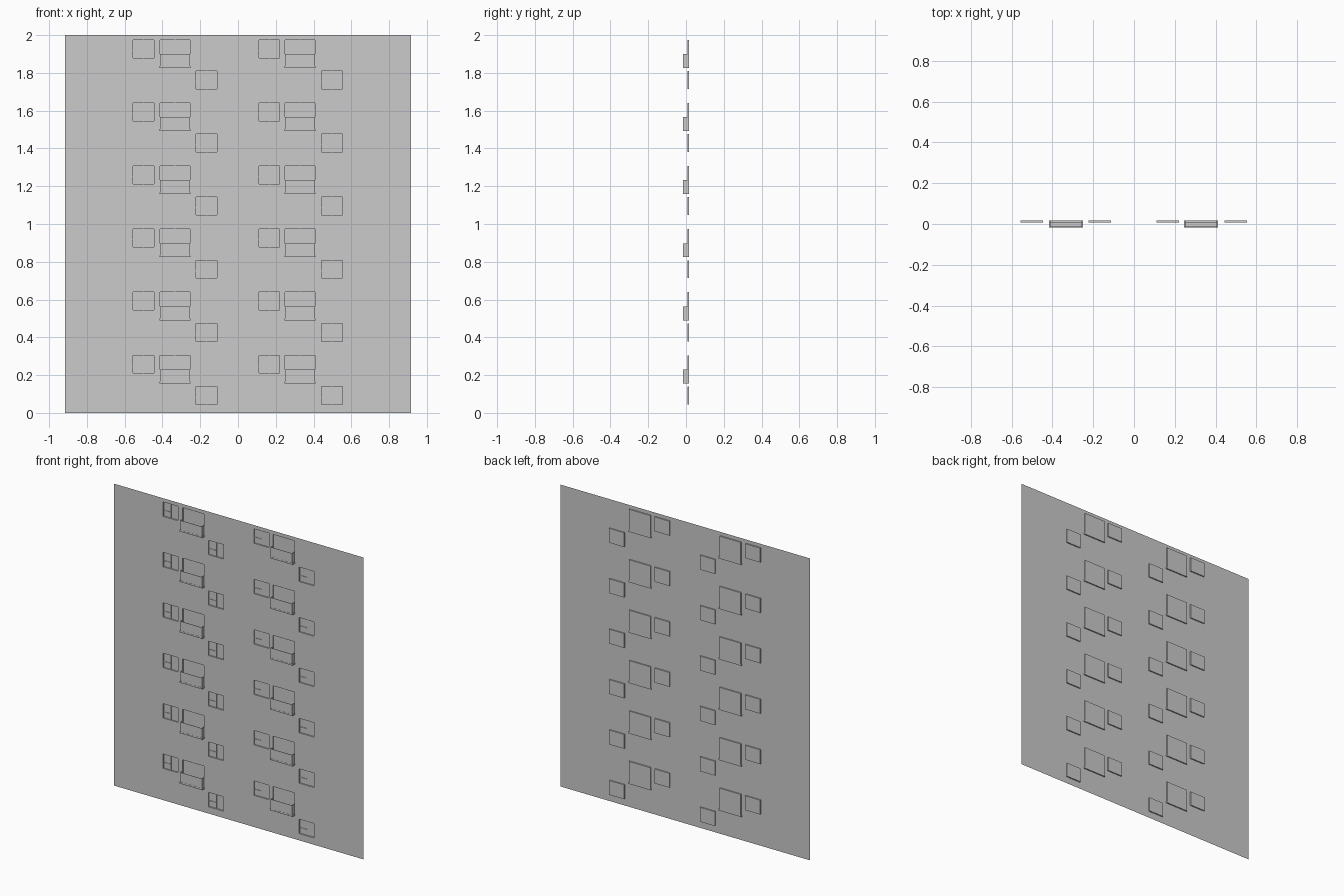
import bpy, bmesh

if "Cube" in bpy.data.objects:
    bpy.data.objects.remove(bpy.data.objects["Cube"])

WALL_Y, BACK_Y, FRONT_Y = 0.008, 0.016, -0.016
HALF_W, HEIGHT, FLOORS, STEP = 0.915, 2.0, 6, 0.334


def finish(bm, name):
    mesh = bpy.data.meshes.new(name)
    bm.to_mesh(mesh)
    bm.free()
    obj = bpy.data.objects.new(name, mesh)
    bpy.context.collection.objects.link(obj)
    return obj


def quad(bm, *pts):
    bm.faces.new([bm.verts.new(p) for p in pts])


def box(bm, x0, x1, y0, y1, z0, z1):
    v = bmesh.ops.create_cube(bm, size=1)["verts"]
    bmesh.ops.scale(bm, verts=v, vec=(x1 - x0, y1 - y0, z1 - z0))
    bmesh.ops.translate(bm, verts=v, vec=((x0 + x1) / 2, (y0 + y1) / 2, (z0 + z1) / 2))


# Opening layout: two window bays repeated on every floor
windows, doors = [], []
for floor in range(FLOORS):
    z = floor * STEP
    for left in (-0.555, 0.110):
        windows.append((left, left + 0.11, z + 0.210, z + 0.305))
        windows.append((left + 0.333, left + 0.443, z + 0.045, z + 0.140))
    for left in (-0.412, 0.250):
        doors.append((left, left + 0.157, z + 0.166, z + 0.305))
openings = windows + doors

# Facade sheet with openings left out
bm = bmesh.new()
xs = sorted({round(v, 4) for o in openings for v in o[:2]} | {-HALF_W, HALF_W})
zs = sorted({round(v, 4) for o in openings for v in o[2:]} | {0.0, HEIGHT})
for x0, x1 in zip(xs, xs[1:]):
    for z0, z1 in zip(zs, zs[1:]):
        cx, cz = (x0 + x1) / 2, (z0 + z1) / 2
        if not any(a < cx < b and c < cz < d for a, b, c, d in openings):
            quad(bm, (x0, WALL_Y, z0), (x1, WALL_Y, z0), (x1, WALL_Y, z1), (x0, WALL_Y, z1))
bmesh.ops.remove_doubles(bm, verts=bm.verts, dist=1e-5)
finish(bm, "facade_wall")


def recess(bm, x0, x1, z0, z1):
    """Shallow reveal with a pane at the back."""
    f = [(x0, WALL_Y, z0), (x1, WALL_Y, z0), (x1, WALL_Y, z1), (x0, WALL_Y, z1)]
    b = [(x, BACK_Y, z) for x, _, z in f]
    quad(bm, *b)
    for i in range(4):
        j = (i + 1) % 4
        quad(bm, f[i], f[j], b[j], b[i])


# Windows and balcony doors
for name, group in (("window_panes", windows), ("balcony_door_panes", doors)):
    bm = bmesh.new()
    for o in group:
        recess(bm, *o)
    bmesh.ops.remove_doubles(bm, verts=bm.verts, dist=1e-5)
    finish(bm, name)

# Glazing bars: centre mullion, plus a transom in the left half of windows
bm = bmesh.new()
t = 0.0015
for x0, x1, z0, z1 in openings:
    xm = (x0 + x1) / 2
    box(bm, xm - t, xm + t, BACK_Y - 0.003, BACK_Y, z0, z1)
for x0, x1, z0, z1 in windows:
    zt = z0 + 0.4 * (z1 - z0)
    box(bm, x0, (x0 + x1) / 2 - t, BACK_Y - 0.003, BACK_Y, zt - t, zt + t)
finish(bm, "glazing_bars")

# Balcony slabs and thin railing panels
slabs, rails = bmesh.new(), bmesh.new()
for x0, x1, z0, z1 in doors:
    xm, low, top = (x0 + x1) / 2, z0, z0 + 0.064
    box(slabs, x0 - 0.004, x1 + 0.004, FRONT_Y, BACK_Y, z0 - 0.010, z0)
    y0, y1, w = FRONT_Y + 0.001, FRONT_Y + 0.003, 0.002
    box(rails, x0, xm - 0.0008, y0, y1, low, top)
    box(rails, xm + 0.0008, x1, y0, y1, low, top)
    box(rails, x0, x0 + w, y1, WALL_Y, low, top)
    box(rails, x1 - w, x1, y1, WALL_Y, low, top)
finish(slabs, "balcony_slabs")
finish(rails, "balcony_railings")
